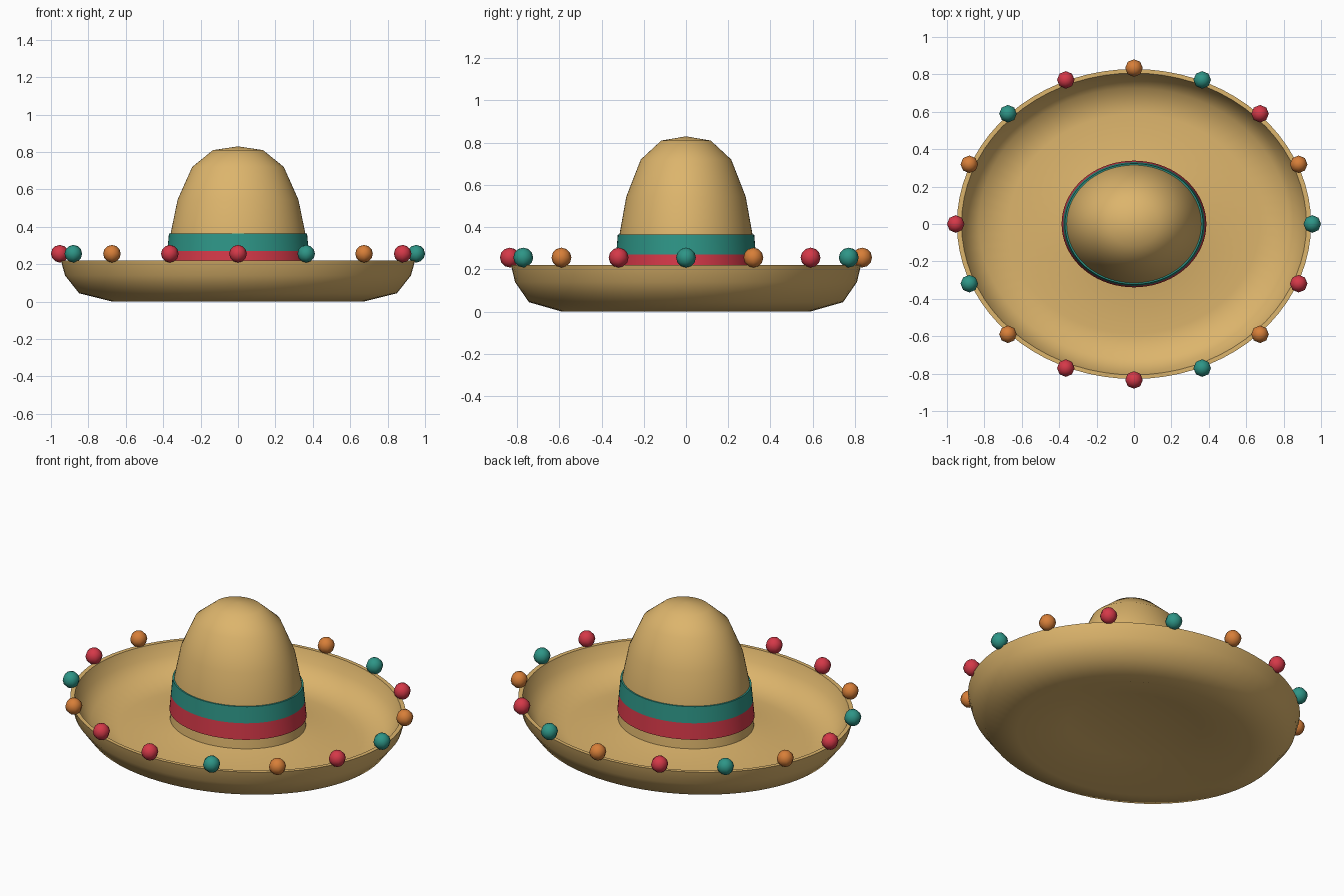
import bpy, bmesh, math

cube = bpy.data.objects.get("Cube")
if cube:
    bpy.data.objects.remove(cube, do_unlink=True)

OVAL = 0.875      # depth of the hat relative to its width
SEGMENTS = 72


def make_material(name, rgb):
    mat = bpy.data.materials.new(name)
    mat.use_nodes = True
    mat.diffuse_color = (*rgb, 1)
    mat.node_tree.nodes["Principled BSDF"].inputs["Base Color"].default_value = (*rgb, 1)
    return mat


straw = make_material("straw", (0.72, 0.46, 0.15))
red = make_material("red", (0.66, 0.04, 0.065))
teal = make_material("teal", (0.027, 0.30, 0.24))
orange = make_material("orange", (0.68, 0.21, 0.04))


def finish(name, bm, mat, angle):
    bmesh.ops.recalc_face_normals(bm, faces=bm.faces)
    mesh = bpy.data.meshes.new(name)
    bm.to_mesh(mesh)
    bm.free()
    mesh.materials.append(mat)
    obj = bpy.data.objects.new(name, mesh)
    bpy.context.collection.objects.link(obj)
    bpy.ops.object.select_all(action="DESELECT")
    obj.select_set(True)
    bpy.context.view_layer.objects.active = obj
    bpy.ops.object.shade_smooth_by_angle(angle=math.radians(angle))
    return obj


def lathe(name, profile, mat, closed=False):
    """Spin a (radius, height) profile into an oval solid."""
    bm = bmesh.new()
    verts = [bm.verts.new((r, 0, z)) for r, z in profile]
    pairs = list(zip(verts, verts[1:]))
    if closed:
        pairs.append((verts[-1], verts[0]))
    edges = [bm.edges.new(p) for p in pairs]
    bmesh.ops.spin(bm, geom=verts + edges, cent=(0, 0, 0), axis=(0, 0, 1),
                   angle=math.tau, steps=SEGMENTS)
    bmesh.ops.remove_doubles(bm, verts=bm.verts, dist=0.0005)
    bmesh.ops.scale(bm, vec=(1, OVAL, 1), verts=bm.verts)
    return finish(name, bm, mat, 50)


# Upturned brim: underside, rim, then the inner dish
lathe("brim", [(0, 0.08), (0.38, 0.08), (0.67, 0), (0.85, 0.045),
               (0.925, 0.14), (0.947, 0.22), (0.922, 0.22), (0.895, 0.15),
               (0.83, 0.08), (0.67, 0.04), (0.38, 0.12), (0, 0.12)], straw)

# Tapered crown with a rounded top
lathe("crown", [(0.385, 0.10), (0.36, 0.365), (0.323, 0.545),
                (0.245, 0.72), (0.134, 0.81), (0, 0.83)], straw)


# Hat bands wrapped just outside the crown
def band(name, low, high, mat):
    def wall(z, gap):
        return (0.385 - (z - 0.10) * 0.094 + gap, z)
    lathe(name, [wall(low, -0.004), wall(low, 0.009),
                 wall(high, 0.009), wall(high, -0.004)], mat, closed=True)


band("lower_band", 0.175, 0.27, red)
band("upper_band", 0.27, 0.365, teal)

# Pompoms around the rim, starting at the front
COUNT = 16
for i in range(COUNT):
    a = math.tau * i / COUNT - math.pi / 2
    bm = bmesh.new()
    bmesh.ops.create_uvsphere(bm, u_segments=8, v_segments=6, radius=0.047)
    pom = finish(f"pompom_{i + 1}", bm, (red, teal, orange)[i % 3], 50)
    pom.location = (0.953 * math.cos(a), 0.953 * OVAL * math.sin(a), 0.256)
